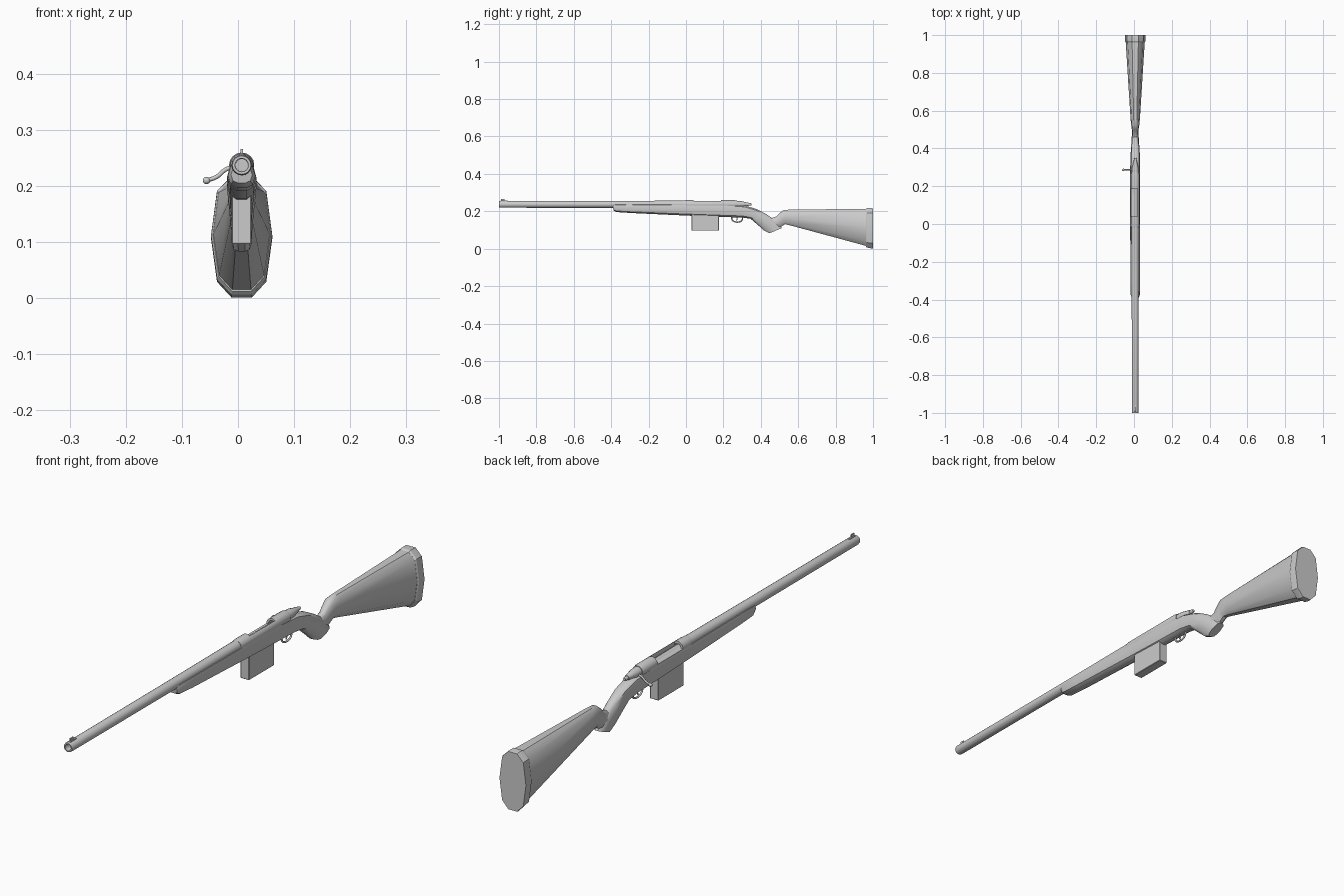
import bpy, bmesh, math
from mathutils import Vector

if "Cube" in bpy.data.objects:
    bpy.data.objects.remove(bpy.data.objects["Cube"])

CX, BZ = 0.0065, 0.237   # centre plane and bore height


def finish(name, bm, angle=35):
    bmesh.ops.recalc_face_normals(bm, faces=bm.faces)
    me = bpy.data.meshes.new(name)
    bm.to_mesh(me)
    bm.free()
    ob = bpy.data.objects.new(name, me)
    bpy.context.collection.objects.link(ob)
    bpy.ops.object.select_all(action='DESELECT')
    ob.select_set(True)
    bpy.context.view_layer.objects.active = ob
    if angle:
        bpy.ops.object.shade_smooth_by_angle(angle=math.radians(angle))
    return ob


def skin(name, rings, closed=False, angle=35):
    bm = bmesh.new()
    vs = [[bm.verts.new(p) for p in r] for r in rings]
    n = len(vs[0])
    pairs = list(zip(vs, vs[1:])) + ([(vs[-1], vs[0])] if closed else [])
    for a, b in pairs:
        for i in range(n):
            j = (i + 1) % n
            bm.faces.new((a[i], a[j], b[j], b[i]))
    if not closed:
        bm.faces.new(vs[0])
        bm.faces.new(vs[-1])
    return finish(name, bm, angle)


def lathe(name, profile, z=BZ, n=16, closed=False):
    """Turn (y, radius) points around the bore axis."""
    rings = [[(CX + r * math.cos(2 * math.pi * i / n), y, z + r * math.sin(2 * math.pi * i / n))
              for i in range(n)] for y, r in profile]
    return skin(name, rings, closed)


HALF = [(.33, 0), (.8, .13), (1, .5), (.8, .88), (.33, 1)]
FULL = HALF + [(-u, t) for u, t in reversed(HALF)]


def loft(name, sections, angle=40):
    """Sections: top y, top z, bottom y, bottom z, half width."""
    rings = []
    for ty, tz, by, bz, w in sections:
        rings.append([(CX + u * w, by + (ty - by) * t, bz + (tz - bz) * t) for u, t in FULL])
    return skin(name, rings, angle=angle)


def box(name, x0, x1, y0, y1, z0, z1, bevel=0):
    bm = bmesh.new()
    bmesh.ops.create_cube(bm, size=1)
    for v in bm.verts:
        v.co = ((x0 + x1) / 2 + v.co.x * (x1 - x0), (y0 + y1) / 2 + v.co.y * (y1 - y0),
                (z0 + z1) / 2 + v.co.z * (z1 - z0))
    if bevel:
        bmesh.ops.bevel(bm, geom=bm.edges[:], offset=bevel, segments=1, affect='EDGES')
    return finish(name, bm, 0)


def rod(name, points, radius):
    cu = bpy.data.curves.new(name, 'CURVE')
    cu.dimensions = '3D'
    cu.bevel_depth, cu.bevel_resolution, cu.use_fill_caps = radius, 2, True
    cu.resolution_u = 4
    sp = cu.splines.new('BEZIER')
    sp.bezier_points.add(len(points) - 1)
    for bp, p in zip(sp.bezier_points, points):
        bp.co = p
        bp.handle_left_type = bp.handle_right_type = 'AUTO'
    ob = bpy.data.objects.new(name, cu)
    bpy.context.collection.objects.link(ob)
    return ob


# Barrel with open bore
lathe("barrel", [(-0.85, .011), (-1.0, .012), (-1.0, .0165), (-0.994, .018), (-0.4, .0185), (0.03, .02)])

# Fore-end, wrist and grip
loft("fore_stock_and_grip", [
    (-.392, .234, -.388, .205, .019),
    (-.378, .240, -.372, .196, .0245),
    (-.30, .241, -.30, .191, .026),
    (0.0, .241, 0.0, .177, .0265),
    (.20, .240, .20, .169, .0265),
    (.315, .231, .295, .167, .0265),
    (.38, .211, .345, .160, .025),
    (.43, .184, .385, .126, .022),
    (.485, .148, .417, .097, .019),
    (.513, .110, .447, .083, .0175)])

# Butt stock and pad
loft("butt_stock", [
    (.45, .162, .45, .105, .016),
    (.48, .171, .50, .112, .017),
    (.50, .190, .515, .122, .019),
    (.522, .207, .53, .131, .022),
    (.56, .209, .56, .124, .025),
    (.966, .213, .966, .014, .0505)])
loft("butt_pad", [
    (.962, .213, .962, .012, .051),
    (.968, .2165, .968, .006, .0545),
    (.992, .217, .992, .001, .055),
    (1.0, .215, 1.0, .002, .054)], angle=25)

# Receiver with ejection port
receiver = lathe("receiver", [(-.02, .0205), (0, .0225), (.26, .0225), (.272, .020),
                              (.272, .014), (-.02, .014)], closed=True)
cutter = box("port_cutter", CX - .04, CX + .013, .04, .188, .236, .30)
mod = receiver.modifiers.new("port", 'BOOLEAN')
mod.object, mod.operation, mod.solver = cutter, 'DIFFERENCE', 'EXACT'
bpy.context.view_layer.objects.active = receiver
bpy.ops.object.modifier_apply(modifier="port")
bpy.data.objects.remove(cutter)

# Bolt, shroud and cocking piece
lathe("bolt_body", [(.03, .011), (.28, .011)], z=BZ - .004, n=12)
lathe("bolt_shroud", [(.255, .018), (.295, .0175), (.318, .012), (.335, .009)], n=12)
lathe("cocking_piece", [(.32, .0065), (.343, .0075), (.35, .005)], n=10)

# Bolt handle and knob
rod("bolt_handle", [(CX - .008, .287, .236), (-.022, .287, .229), (-.038, .287, .216), (-.056, .287, .2095)], .0038)
bm = bmesh.new()
bmesh.ops.create_uvsphere(bm, u_segments=10, v_segments=8, radius=.0065)
for v in bm.verts:
    v.co = Vector((v.co.x * 1.1 - .056, v.co.y + .287, v.co.z + .2095))
finish("bolt_knob", bm, 60)

# Magazine
box("magazine", CX - .0175, CX + .0175, .03, .176, .096, .185, .0015)

# Trigger guard and trigger
rod("trigger_guard", [(CX, y, z) for y, z in
                      [(.243, .172), (.248, .153), (.262, .144), (.283, .143), (.298, .150), (.303, .170)]], .0035)
rod("trigger", [(CX, .268, .172), (CX, .274, .160), (CX, .270, .150)], .0025)

# Front sight ramp and blade
box("sight_ramp", CX - .005, CX + .005, -.992, -.955, .248, .2575, .0015)
box("sight_blade", CX - .002, CX + .002, -.988, -.970, .255, .266)
